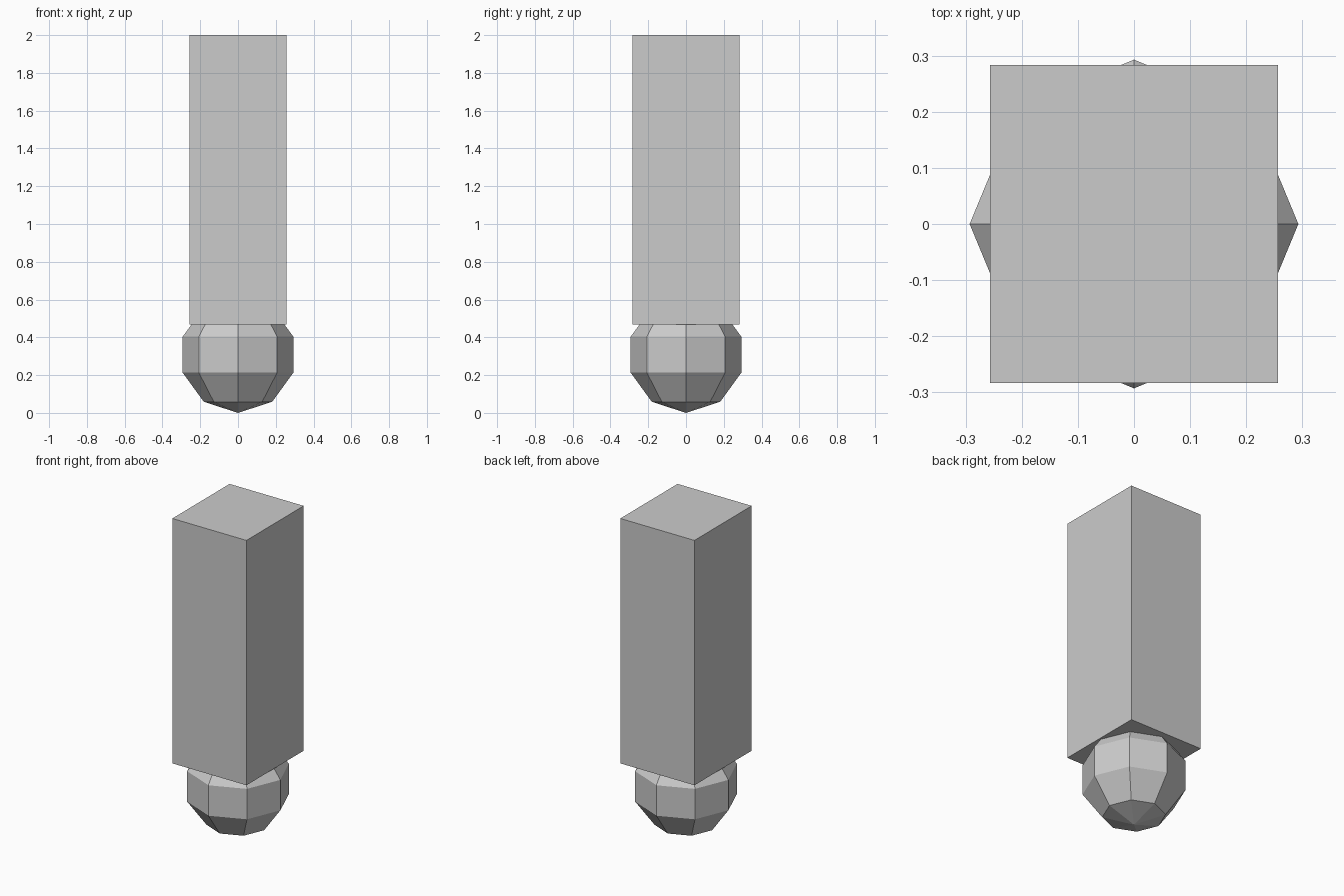
import bpy

if "Cube" in bpy.data.objects:
    bpy.data.objects.remove(bpy.data.objects["Cube"])

# Faceted ball at the foot: eight sides, five bands
R = 0.308
bpy.ops.mesh.primitive_uv_sphere_add(segments=8, ring_count=5, radius=R, location=(0, 0, R))
bpy.context.object.name = "ball_foot"

# Tall rectangular block resting over the ball
Z_LOW, Z_TOP = 0.468, 2.0
bpy.ops.mesh.primitive_cube_add(size=1, location=(0, 0, (Z_LOW + Z_TOP) / 2))
block = bpy.context.object
block.name = "block_shaft"
block.scale = (0.513, 0.566, Z_TOP - Z_LOW)
bpy.ops.object.transform_apply(location=False, rotation=False, scale=True)
